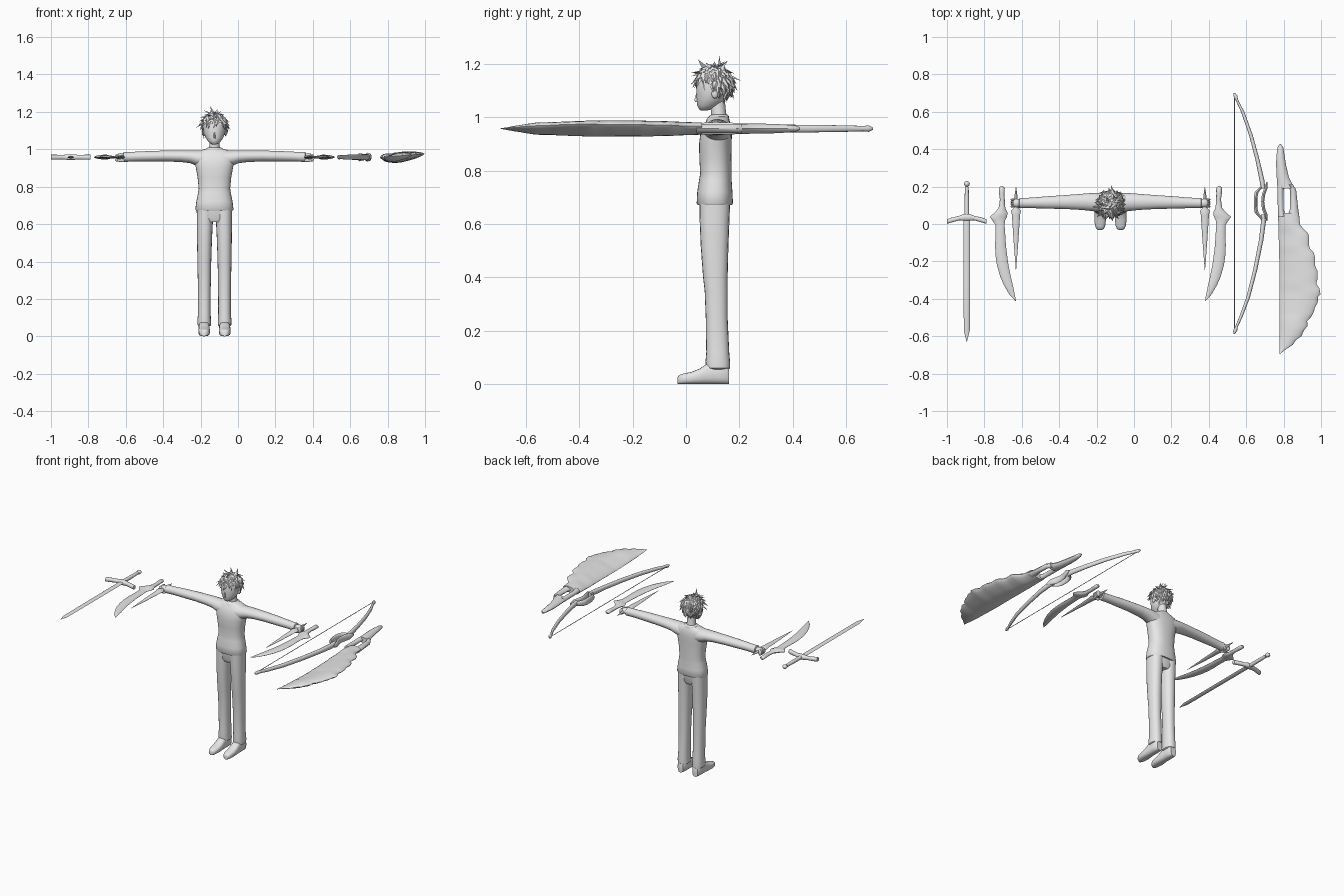
import bpy, bmesh, math, random
from mathutils import Vector

random.seed(4)
CX = -0.126          # figure centre line
WZ = 0.958           # height of the hands and weapons

grey = bpy.data.materials.new("plain_grey")
grey.diffuse_color = (0.8, 0.8, 0.8, 1)


def finish(name, bm, angle=45):
    bmesh.ops.recalc_face_normals(bm, faces=bm.faces)
    me = bpy.data.meshes.new(name)
    bm.to_mesh(me)
    bm.free()
    me.materials.append(grey)
    for p in me.polygons:
        p.use_smooth = True
    me.set_sharp_from_angle(angle=math.radians(angle))
    ob = bpy.data.objects.new(name, me)
    bpy.context.collection.objects.link(ob)
    return ob


def loft(name, axis, secs, n=20, power=1.0, tilt=0.0, floor=None):
    """Skin oval rings; each section is (t, c1, c2, r1, r2) along an axis."""
    bm = bmesh.new()
    rings = []
    for t, c1, c2, r1, r2 in secs:
        ring = []
        for i in range(n):
            a = 2 * math.pi * i / n
            ca, sa = math.cos(a), math.sin(a)
            u = c1 + r1 * math.copysign(abs(ca) ** power, ca)
            v = c2 + r2 * math.copysign(abs(sa) ** power, sa)
            v += tilt * r1 * ca
            co = {"x": (t, u, v), "y": (u, t, v), "z": (u, v, t)}[axis]
            if floor is not None:
                co = (co[0], co[1], max(co[2], floor))
            ring.append(bm.verts.new(co))
        rings.append(ring)
    for a, b in zip(rings, rings[1:]):
        for i in range(n):
            j = (i + 1) % n
            bm.faces.new((a[i], a[j], b[j], b[i]))
    bm.faces.new(rings[0])
    bm.faces.new(rings[-1])
    return finish(name, bm)


def blade(name, rows, n=12, power=1.2, tilt=0.0):
    """Flat weapon part along y from rows (y, x_left, x_right, half_thickness)."""
    secs = [(y, (a + b) / 2, WZ, abs(b - a) / 2, t) for y, a, b, t in rows]
    return loft(name, "y", secs, n, power, tilt)


def ball(name, loc, rad, seg=16):
    bm = bmesh.new()
    bmesh.ops.create_uvsphere(bm, u_segments=seg, v_segments=seg // 2 + 2, radius=1)
    for v in bm.verts:
        v.co = Vector(loc) + Vector([v.co[k] * rad[k] for k in range(3)])
    return finish(name, bm)


# Shirt, collar and hips
loft("shirt", "z", [(z, CX, y, a, b) for z, y, a, b in (
    (.672, .108, .098, .064), (.678, .108, .102, .068), (.72, .108, .097, .066),
    (.765, .11, .088, .061), (.79, .112, .084, .059), (.85, .11, .090, .060),
    (.90, .110, .099, .061), (.94, .113, .108, .059), (.965, .117, .112, .053),
    (.985, .120, .098, .045), (.997, .122, .066, .038), (1.006, .124, .035, .032))],
    n=32, power=.85)
loft("collar", "z", [(.98, CX, .118, .05, .045), (.995, CX, .12, .049, .042),
                     (1.006, CX, .124, .042, .036), (1.01, CX, .125, .034, .03)])
loft("hips", "z", [(.61, CX, .107, .06, .045), (.63, CX, .107, .088, .053),
                   (.70, CX, .108, .092, .057)], n=28, power=.85)

# Neck, head, nose and ears
loft("neck", "z", [(.98, CX, .125, .036, .032), (1.02, CX, .122, .027, .028),
                   (1.07, CX, .115, .028, .03)])
loft("head", "z", [(z, CX, y, a, b) for z, y, a, b in (
    (1.026, .068, .010, .012), (1.031, .073, .022, .024), (1.045, .084, .036, .042),
    (1.065, .093, .049, .053), (1.09, .099, .057, .060), (1.12, .103, .061, .065),
    (1.15, .106, .058, .062), (1.175, .107, .040, .045), (1.187, .107, .01, .01))], n=28)
loft("nose", "z", [(1.058, CX, .043, .006, .007), (1.064, CX, .039, .006, .008),
                   (1.09, CX, .042, .003, .004)], n=8)

# Hair cap with overlapping pointed tufts
centre = Vector((CX, .106, 1.126))
bm = bmesh.new()
bmesh.ops.create_icosphere(bm, subdivisions=3, radius=1)
low = [v for v in bm.verts if v.co.z < -.75 or (v.co.y < -.1 and v.co.z < .15)]
bmesh.ops.delete(bm, geom=low, context="VERTS")
for v in bm.verts:
    v.co = centre + Vector((v.co.x * .066, v.co.y * .069, v.co.z * .066))
finish("hair_cap", bm)
bm = bmesh.new()
count = 190
for i in range(count):
    z = 1 - 1.6 * (i + .5) / count
    a = i * 2.39996
    r = math.sqrt(1 - z * z)
    d = Vector((r * math.cos(a), r * math.sin(a), z))
    if d.y < -.15 and z < .2:
        continue
    root = centre + Vector((d.x * .064, d.y * .067, d.z * .065))
    down = Vector((0, 0, -1)) + d * d.z + Vector([random.uniform(-.4, .4) for _ in "xyz"])
    down.normalize()
    side = d.cross(down).normalized()
    size = random.uniform(.030, .044)
    tip = root + down * size + d * random.uniform(.001, .011)
    base = [bm.verts.new(root + side * .012), bm.verts.new(root + d * .007 - down * .006),
            bm.verts.new(root - side * .012), bm.verts.new(root - d * .006)]
    end = bm.verts.new(tip)
    bm.faces.new(base)
    for k in range(4):
        bm.faces.new((base[k], base[(k + 1) % 4], end))
finish("hair_tufts", bm)

# Limbs and hand weapons, mirrored about the figure
for s, tag in ((-1, "right"), (1, "left")):
    X = lambda o: CX + s * o
    ball(tag + "_ear", (X(.060), .108, 1.088), (.007, .012, .017), 10)
    loft(tag + "_sleeve", "x", [(X(o), y, z, a, b) for o, y, z, a, b in (
        (.05, .115, .945, .052, .050), (.09, .117, .952, .049, .042),
        (.13, .118, .960, .045, .034), (.18, .118, .963, .041, .031),
        (.26, .117, .964, .036, .029), (.34, .115, .963, .033, .028),
        (.42, .113, .961, .028, .026), (.47, .112, .959, .027, .026),
        (.485, .112, .959, .028, .027), (.488, .112, .959, .022, .021))])
    ball(tag + "_palm", (X(.502), .112, .960), (.028, .024, .019))
    for k in range(4):
        ball(tag + "_finger", (X(.521), .094 + k * .012, .955), (.014, .0075, .021), 10)
    ball(tag + "_thumb", (X(.500), .092, .941), (.020, .009, .009), 10)

    # Trouser leg and shoe
    loft(tag + "_trouser_leg", "z", [(z, X(o), y, a, b) for z, o, y, a, b in (
        (.055, .054, .120, .030, .038), (.06, .054, .120, .036, .045),
        (.085, .055, .119, .036, .046), (.12, .054, .119, .034, .043),
        (.25, .054, .115, .034, .041), (.35, .054, .113, .036, .043),
        (.40, .054, .110, .037, .046), (.52, .053, .107, .040, .052),
        (.62, .051, .107, .043, .056), (.69, .049, .108, .046, .058))], power=.88)
    loft(tag + "_shoe", "y", [(y, X(.055), z, a, z) for y, z, a in (
        (-.032, .013, .010), (-.026, .017, .020), (-.010, .020, .027), (.02, .023, .031),
        (.05, .029, .031), (.08, .039, .029), (.12, .042, .030), (.15, .040, .028),
        (.162, .033, .020))], power=.75, floor=0)

    # Spike held in the fist
    blade(tag + "_spike", [(y, X(.505 - w), X(.505 + w), t) for y, w, t in (
        (.197, .001, .001), (.15, .008, .008), (.12, .010, .010), (.085, .012, .010),
        (.07, .027, .012), (.05, .022, .010), (-.10, .012, .007), (-.245, .001, .001))], 8)

    # Curved knife
    blade(tag + "_knife", [(y, X(a), X(b), t) for y, a, b, t in (
        (.202, .574, .588, .006), (.192, .565, .597, .012), (.165, .566, .596, .013),
        (.13, .565, .591, .012), (.085, .562, .598, .012), (.062, .550, .618, .014),
        (.038, .553, .645, .012), (.020, .563, .632, .009), (-.005, .566, .615, .010),
        (-.06, .562, .614, .011), (-.112, .559, .617, .011), (-.17, .552, .614, .011),
        (-.22, .545, .607, .010), (-.28, .533, .590, .009), (-.326, .522, .570, .007),
        (-.375, .512, .542, .005), (-.412, .505, .508, .001))])

# Straight sword: blade, guard, grip, pommel
SX = -.894
blade("sword_blade", [(y, SX - w, SX + w, t) for y, w, t in (
    (.03, .018, .008), (-.30, .017, .008), (-.57, .016, .007), (-.63, .001, .001))], 8, 1.3)
loft("sword_guard", "x", [(SX + o, y, WZ, a, b) for o, y, a, b in (
    (-.106, .013, .012, .013), (-.085, .020, .013, .013), (-.04, .032, .012, .012),
    (-.015, .036, .018, .015), (.015, .036, .018, .015), (.04, .032, .012, .012),
    (.085, .020, .013, .013), (.106, .013, .012, .013))], n=12, power=.7)
loft("sword_grip", "y", [(.03, SX, WZ, .013, .013), (.12, SX, WZ, .012, .012),
                         (.20, SX, WZ, .010, .010)], n=12)
ball("sword_pommel", (SX, .215, WZ), (.016, .015, .014), 12)

# Bow limbs, riser and string
limb = lambda name, rows: loft(name, "y", [(y, x, WZ, a, b) for y, x, a, b in rows], n=12)
limb("bow_upper_limb", ((.70, .537, .004, .005), (.685, .542, .011, .012), (.665, .549, .007, .010),
     (.60, .581, .009, .012), (.475, .625, .010, .014), (.34, .661, .011, .015),
     (.235, .684, .013, .017), (.19, .690, .012, .018)))
limb("bow_lower_limb", ((-.587, .537, .004, .005), (-.570, .541, .011, .012), (-.55, .548, .007, .010),
     (-.50, .570, .009, .012), (-.39, .611, .010, .014), (-.245, .648, .011, .015),
     (-.085, .680, .012, .016), (.01, .692, .013, .018), (.05, .690, .012, .018)))
limb("bow_handle", ((.205, .686, .008, .014), (.17, .656, .010, .020), (.14, .650, .009, .023),
     (.09, .650, .009, .023), (.06, .656, .010, .020), (.025, .686, .008, .014)))
limb("bow_riser", ((.225, .711, .003, .006), (.19, .705, .009, .020), (.16, .693, .009, .024),
     (.12, .688, .008, .022), (.08, .693, .009, .024), (.05, .705, .009, .020),
     (.015, .711, .003, .006)))
loft("bow_string", "y", [(.685, .537, WZ, .002, .002), (-.572, .537, WZ, .002, .002)], n=6)

# Huge ragged sword: handle top, two bars around the slot, blade
blade("great_sword_handle", [
    (.428, .778, .784, .004), (.41, .768, .798, .012), (.36, .761, .806, .016),
    (.315, .760, .813, .018), (.25, .763, .828, .019), (.205, .766, .850, .020),
    (.19, .768, .864, .020)])
blade("great_sword_inner_bar", [(.21, .766, .808, .018), (.18, .767, .799, .016),
                                (.08, .769, .800, .016), (.04, .770, .812, .018)])
blade("great_sword_outer_bar", [(.21, .822, .850, .018), (.18, .834, .867, .016),
                                (.08, .834, .878, .016), (.04, .820, .884, .018)])
edge = ((.06, .882), (.02, .885), (-.005, .889), (-.03, .910), (-.05, .930), (-.07, .937),
        (-.11, .935), (-.13, .940), (-.155, .962), (-.18, .968), (-.22, .967), (-.25, .980),
        (-.29, .982), (-.32, .975), (-.345, .992), (-.375, .997), (-.39, .984), (-.42, .982),
        (-.45, .966), (-.47, .962), (-.50, .945), (-.52, .926), (-.545, .928), (-.57, .908),
        (-.60, .895), (-.62, .866), (-.645, .850), (-.67, .812), (-.695, .781))
blade("great_sword_blade", [(y, .770 + .008 * min(1, (.06 - y) / .3), x,
      .021 + .006 * math.sin(min(1, (.06 - y) / .55) * 3.1) if y > -.56
      else .021 * max(.05, (y + .70) / .14)) for y, x in edge], n=20, tilt=.16)
